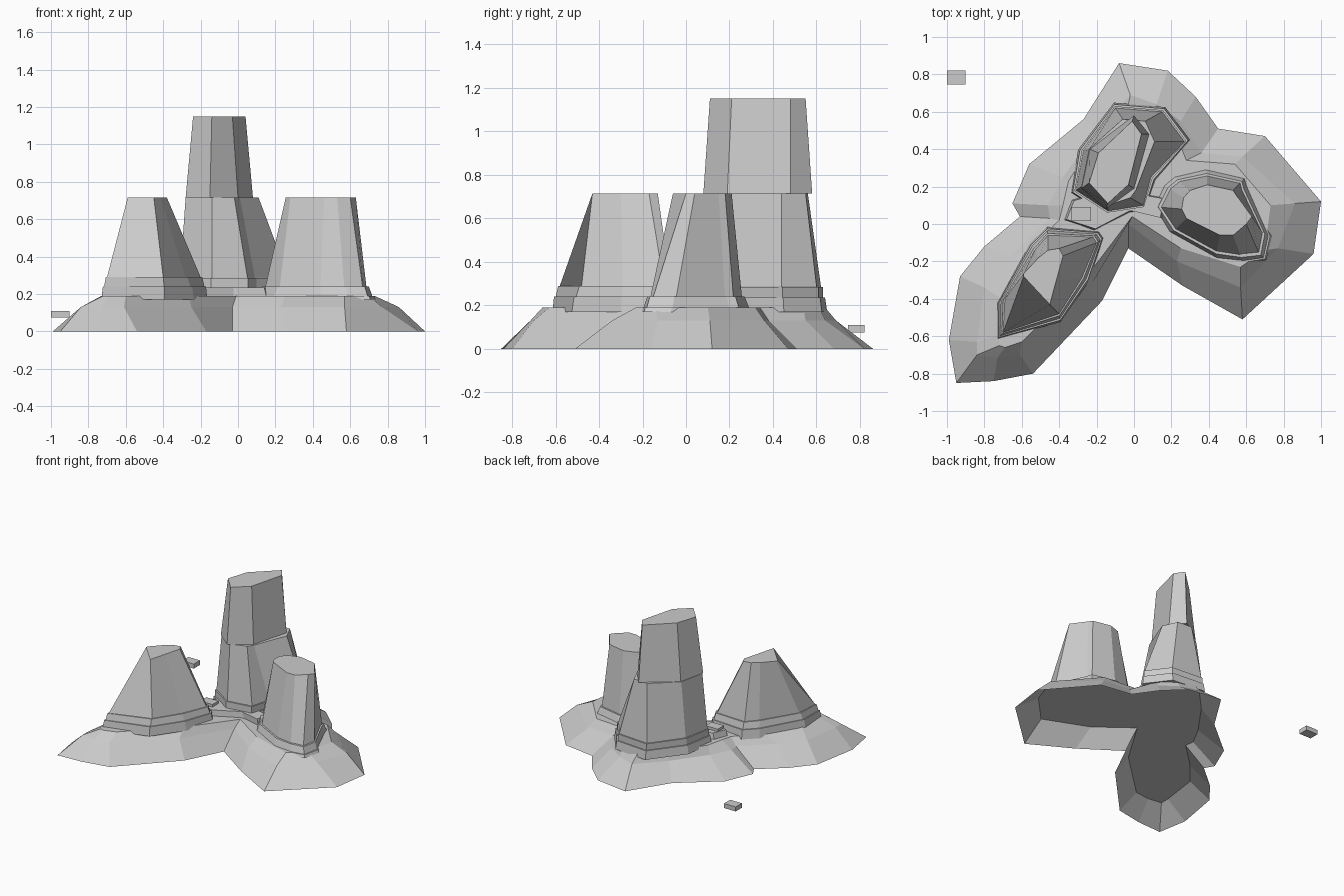
import bpy, bmesh

if "Cube" in bpy.data.objects:
    bpy.data.objects.remove(bpy.data.objects["Cube"])

stone = bpy.data.materials.new("grey_stone")
stone.diffuse_color = (0.6, 0.6, 0.6, 1)
stone.use_nodes = True
stone.node_tree.nodes["Principled BSDF"].inputs["Base Color"].default_value = stone.diffuse_color


def loft(name, rings, bottom=True):
    """Join same-length outlines, given as (z, points), into a flat-faced block."""
    bm = bmesh.new()
    loops = [[bm.verts.new((x, y, z)) for x, y in pts] for z, pts in rings]
    n = len(loops[0])
    for low, high in zip(loops, loops[1:]):
        for i in range(n):
            j = (i + 1) % n
            bm.faces.new((low[i], low[j], high[j], high[i]))
    bm.faces.new(loops[-1])
    if bottom:
        bm.faces.new(loops[0][::-1])
    me = bpy.data.meshes.new(name)
    bm.to_mesh(me)
    bm.free()
    me.materials.append(stone)
    ob = bpy.data.objects.new(name, me)
    bpy.context.collection.objects.link(ob)


def grow(pts, d):
    """Push an outline outward from its middle by about d."""
    cx = sum(p[0] for p in pts) / len(pts)
    cy = sum(p[1] for p in pts) / len(pts)
    out = []
    for x, y in pts:
        r = ((x - cx) ** 2 + (y - cy) ** 2) ** 0.5
        out.append((x + (x - cx) / r * d, y + (y - cy) / r * d))
    return out


def box(name, x0, x1, y0, y1, z0, z1):
    pts = [(x0, y0), (x1, y0), (x1, y1), (x0, y1)]
    loft(name, [(z0, pts), (z1, pts)])


# Sloping foot shared by all three rocks, open underneath (counter-clockwise)
foot = [(-.08, .86), (-.27, .56), (-.56, .32), (-.65, .11), (-.61, .04),
        (-.80, -.12), (-.93, -.28), (-.99, -.62), (-.95, -.85), (-.75, -.84),
        (-.54, -.80), (-.17, -.41), (-.03, -.13), (.26, -.33), (.58, -.51),
        (.96, -.16), (1.0, .12), (.70, .47), (.45, .51), (.33, .68), (.18, .82)]
shelf = [(-.02, .69), (-.20, .50), (-.38, .25), (-.46, .10), (-.45, .03),
         (-.66, -.17), (-.80, -.34), (-.84, -.63), (-.84, -.70), (-.73, -.715),
         (-.61, -.70), (-.25, -.36), (-.03, .0), (.23, -.20), (.57, -.34),
         (.77, -.13), (.86, .11), (.58, .36), (.36, .38), (.25, .55), (.12, .64)]
loft("sloping_foot", [(0, foot), (.13, shelf)], bottom=False)

# Gentle terrace above the foot
terrace = [(-.03, .64), (-.19, .48), (-.35, .23), (-.38, .10), (-.40, .02),
           (-.58, -.15), (-.71, -.40), (-.73, -.60), (-.72, -.65), (-.69, -.66),
           (-.60, -.63), (-.26, -.29), (-.01, .04), (.25, -.13), (.57, -.23),
           (.70, -.14), (.73, .10), (.54, .32), (.28, .34), (.20, .54), (.12, .61)]
loft("terrace", [(.13, shelf), (.19, terrace)], bottom=False)

# Rock pillars
left_base = [(-.70, -.58), (-.40, -.48), (-.28, -.29), (-.20, -.10),
             (-.22, -.07), (-.46, -.06), (-.53, -.14), (-.69, -.40)]
left_top = [(-.59, -.28), (-.45, -.43), (-.415, -.30), (-.38, -.17),
            (-.40, -.13), (-.46, -.14), (-.51, -.18), (-.59, -.265)]
right_base = [(.14, .09), (.22, -.03), (.44, -.15), (.57, -.17), (.67, -.16),
              (.69, -.05), (.58, .18), (.57, .22), (.39, .26), (.24, .23), (.19, .19)]
right_top = [(.255, .08), (.28, .03), (.46, -.06), (.53, -.06), (.60, .0),
             (.63, .04), (.55, .15), (.53, .18), (.39, .21), (.30, .18), (.265, .14)]
tall_base = [(-.31, .18), (-.14, .07), (.05, .10), (.09, .25), (.27, .44),
             (.15, .60), (-.10, .62), (-.27, .39)]
tall_top = [(-.28, .20), (-.14, .10), (-.02, .14), (.01, .18), (.11, .44),
            (.06, .55), (-.06, .56), (-.24, .40)]
crown_base = [(-.28, .19), (-.15, .08), (.0, .19), (.08, .48), (.0, .58), (-.235, .40)]
crown_top = [(-.24, .22), (-.14, .11), (-.03, .21), (.04, .48), (-.01, .55), (-.19, .38)]

loft("left_pillar", [(.24, left_base), (.29, left_base), (.715, left_top)])
loft("right_pillar", [(.21, right_base), (.715, right_top)])
loft("tall_pillar", [(.24, tall_base), (.29, tall_base), (.715, tall_top)])
loft("tall_crown", [(.715, crown_base), (1.15, crown_top)])

# Thin rock layers stepping out around each pillar foot
for name, base, top, out in (("left", left_base, .29, .035), ("tall", tall_base, .285, .02),
                             ("right", right_base, .24, .04)):
    loft(name + "_lower_layer", [(.17, grow(base, out + .01)), (top - .05, grow(base, out))])
    loft(name + "_upper_layer", [(top - .05, grow(base, out - .01)), (top, grow(base, .01))])

# Low saddle joining the pillars
saddle = [(-.38, .02), (-.22, -.04), (.0, .07), (.16, .03), (.18, .14), (-.1, .2), (-.34, .13)]
loft("saddle", [(.15, saddle), (.235, grow(saddle, -.02))])

# Small slabs: one resting on the saddle, one loose beside the rocks
box("saddle_slab", -.335, -.23, .015, .09, .22, .255)
box("loose_slab", -1.0, -.90, .745, .82, .075, .11)
